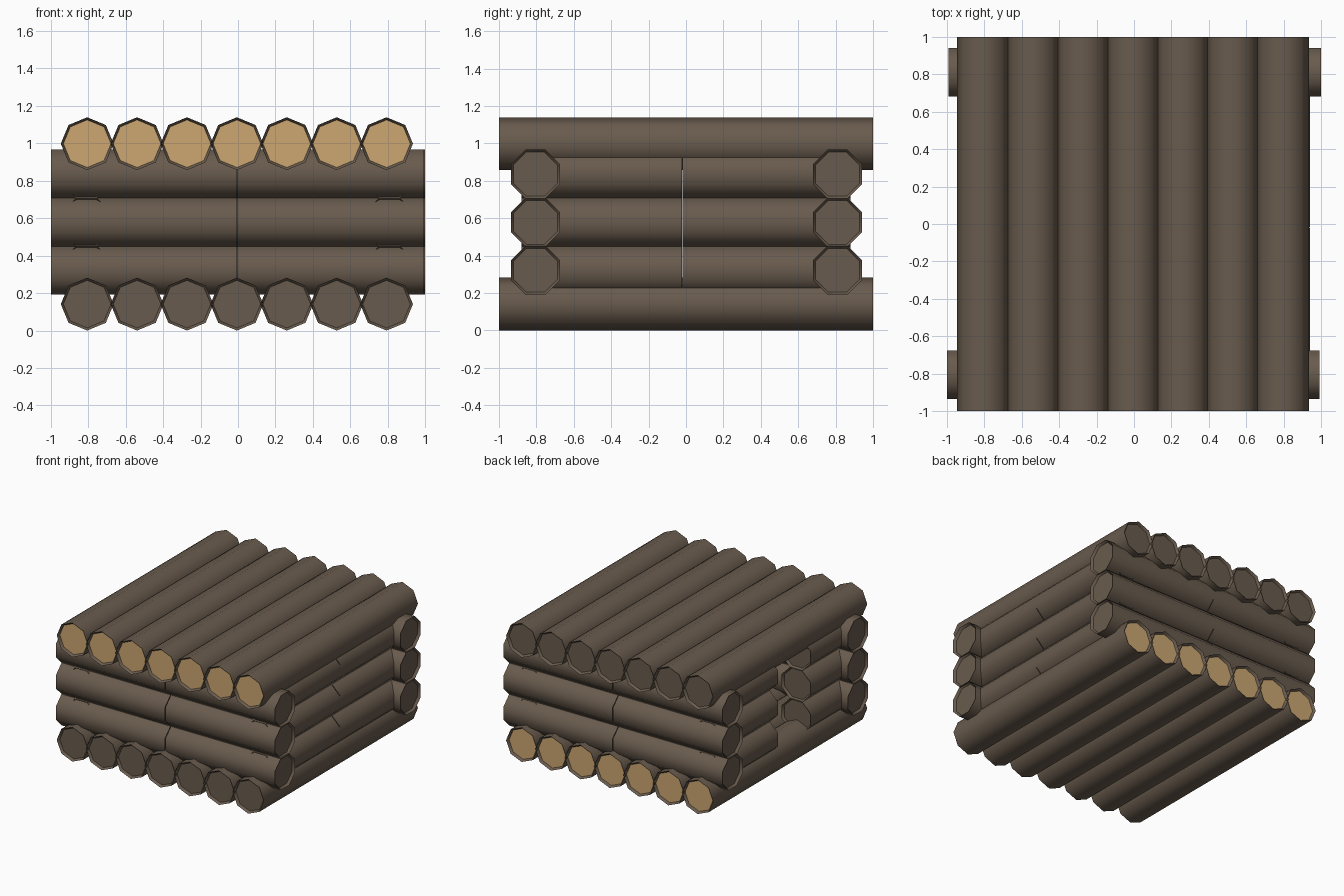
import bpy, bmesh, math

if "Cube" in bpy.data.objects:
    bpy.data.objects.remove(bpy.data.objects["Cube"])


def material(name, rgb):
    m = bpy.data.materials.new(name)
    m.diffuse_color = (*rgb, 1)
    m.use_nodes = True
    m.node_tree.nodes["Principled BSDF"].inputs["Base Color"].default_value = m.diffuse_color
    return m


BARK = material("bark_brown", (0.141, 0.105, 0.075))
WOOD = material("cut_wood_tan", (0.61, 0.39, 0.17))
R = 0.141        # log radius
RIM = 0.014      # width of the bark rim round each end
DEPTH = 0.02     # recess of the end face


def log(name, axis, start, end, a, z, turn=0.0, tan=None):
    """Eight-sided log along x or y with recessed ends; tan = 'start' or 'end'."""
    bm = bmesh.new()
    rings = []
    for t, r in ((start + DEPTH, R - RIM), (start, R), (end, R), (end - DEPTH, R - RIM)):
        ring = []
        for i in range(8):
            ang = turn + i * math.pi / 4
            u, w = a + r * math.cos(ang), z + r * math.sin(ang)
            ring.append(bm.verts.new((t, u, w) if axis == "x" else (u, t, w)))
        rings.append(ring)
    for p, q in zip(rings, rings[1:]):
        for i in range(8):
            j = (i + 1) % 8
            bm.faces.new((p[i], p[j], q[j], q[i]))
    caps = {"start": bm.faces.new(rings[0]), "end": bm.faces.new(rings[-1])}
    if tan:
        caps[tan].material_index = 1
    bmesh.ops.recalc_face_normals(bm, faces=bm.faces)
    me = bpy.data.meshes.new(name)
    bm.to_mesh(me)
    bm.free()
    me.materials.append(BARK)
    me.materials.append(WOOD)
    ob = bpy.data.objects.new(name, me)
    bpy.context.collection.objects.link(ob)
    bpy.ops.object.select_all(action="DESELECT")
    ob.select_set(True)
    bpy.context.view_layer.objects.active = ob
    bpy.ops.object.shade_smooth_by_angle(angle=math.radians(50))


# roof and floor: seven logs each, running front to back
for i in range(7):
    x = -0.006 + (i - 3) * 0.2665
    log(f"roof_log_{i}", "y", -1, 1, x, 0.998, tan="start")
    log(f"floor_log_{i}", "y", -1, 1, x, R, tan="end")

FLAT = math.pi / 8   # wall logs rest on flat sides
for row, z in enumerate((0.322, 0.578, 0.836)):
    # front and back walls: two logs butted together at the middle
    log(f"front_wall_left_{row}", "x", -1.0, -0.009, -0.805, z, FLAT)
    log(f"front_wall_right_{row}", "x", -0.006, 0.992, -0.805, z, FLAT)
    log(f"back_wall_left_{row}", "x", -0.992, 0.006, 0.81, z, FLAT)
    log(f"back_wall_right_{row}", "x", 0.009, 1.0, 0.81, z, FLAT)
    # right wall: closed, with a seam
    log(f"right_wall_front_{row}", "y", -0.88, -0.022, 0.81, z, FLAT)
    log(f"right_wall_back_{row}", "y", -0.019, 0.88, 0.81, z, FLAT)
    # left wall: short logs either side of the doorway
    log(f"left_wall_front_{row}", "y", -0.88, -0.27, -0.81, z, FLAT)
    log(f"left_wall_back_{row}", "y", 0.15, 0.88, -0.81, z, FLAT)
